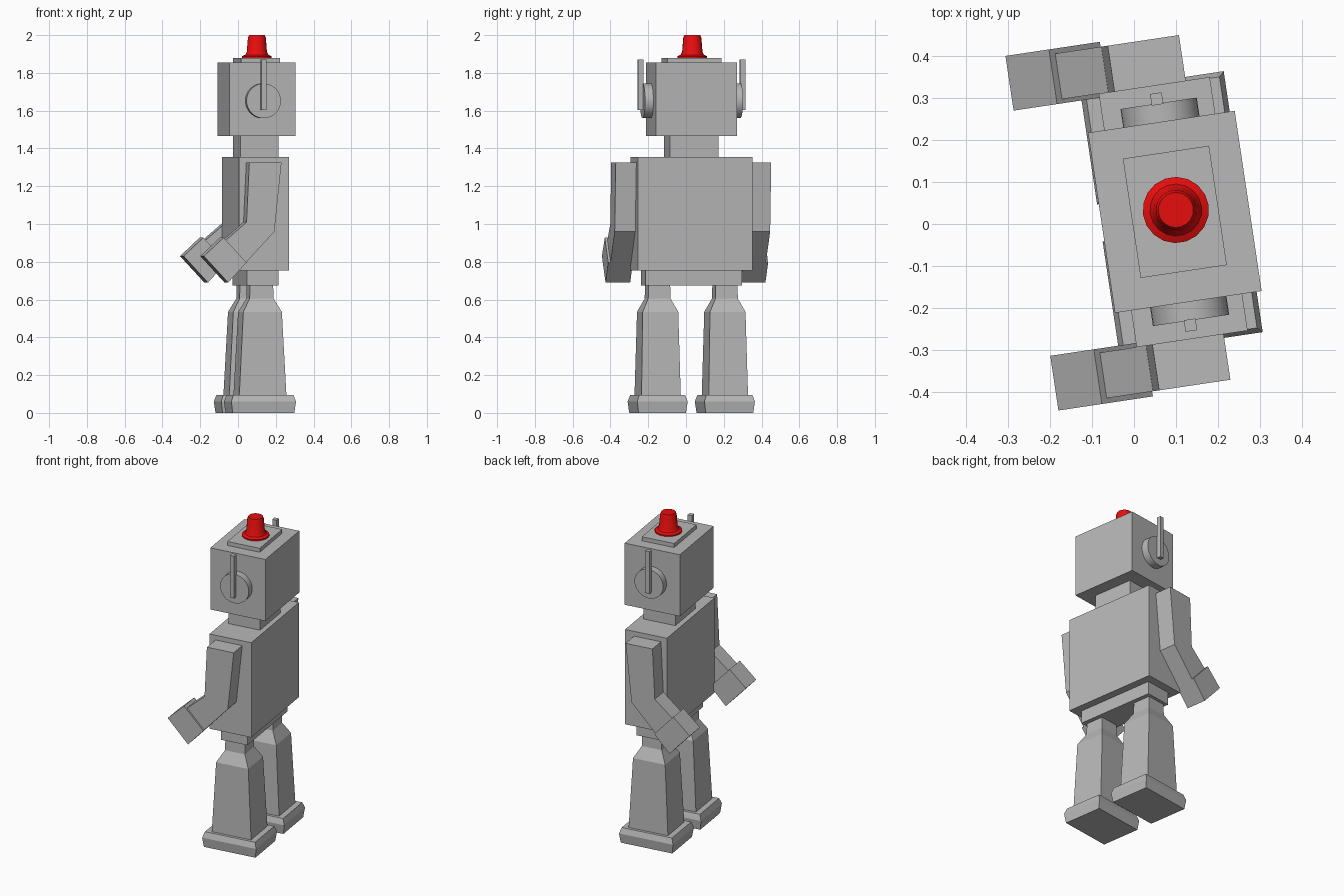
import bpy, bmesh, math
from mathutils import Matrix, Vector

if "Cube" in bpy.data.objects:
    bpy.data.objects.remove(bpy.data.objects["Cube"])

# Whole figure is turned slightly: local -x is its face, local y its width
PLACE = Matrix.Translation((0.0975, 0.029, 0)) @ Matrix.Rotation(math.radians(8.5), 4, 'Z')


def material(name, rgb):
    m = bpy.data.materials.new(name)
    m.diffuse_color = (*rgb, 1)
    m.use_nodes = True
    m.node_tree.nodes["Principled BSDF"].inputs["Base Color"].default_value = m.diffuse_color
    return m


GREY = material("grey metal", (0.48, 0.48, 0.48))
RED = material("red lamp", (0.8, 0.004, 0.004))


def finish(name, bm, mat, smooth=False):
    bmesh.ops.recalc_face_normals(bm, faces=bm.faces)
    me = bpy.data.meshes.new(name)
    bm.to_mesh(me)
    bm.free()
    me.materials.append(mat)
    ob = bpy.data.objects.new(name, me)
    bpy.context.collection.objects.link(ob)
    ob.matrix_world = PLACE
    if smooth:
        bpy.ops.object.select_all(action='DESELECT')
        ob.select_set(True)
        bpy.context.view_layer.objects.active = ob
        bpy.ops.object.shade_smooth_by_angle(angle=math.radians(35))
    return ob


def skin(bm, rings):
    """Join equal-sized point rings into a closed solid."""
    vs = [[bm.verts.new(p) for p in r] for r in rings]
    n = len(vs[0])
    for a, b in zip(vs, vs[1:]):
        for i in range(n):
            j = (i + 1) % n
            bm.faces.new((a[i], a[j], b[j], b[i]))
    bm.faces.new(vs[0])
    bm.faces.new(vs[-1])


def block(name, levels, cx=0, cy=0):
    """Stack of rectangles: (z, half depth, half width)."""
    bm = bmesh.new()
    skin(bm, [[(cx + sx * hd, cy + sy * hw, z)
               for sx, sy in ((-1, -1), (1, -1), (1, 1), (-1, 1))]
              for z, hd, hw in levels])
    return finish(name, bm, GREY)


def slab(name, profile, y0, y1):
    """Side profile (x, z) extruded across the width."""
    bm = bmesh.new()
    skin(bm, [[(x, y, z) for x, z in profile] for y in (y0, y1)])
    return finish(name, bm, GREY)


def circle(r, n):
    return [(r * math.cos(2 * math.pi * i / n), r * math.sin(2 * math.pi * i / n))
            for i in range(n)]


# Trunk and head
block("waist", [(0.675, 0.085, 0.257), (0.755, 0.085, 0.257)], -0.004)
block("torso", [(0.755, 0.134, 0.306), (1.355, 0.134, 0.306)], -0.004)
block("neck", [(1.355, 0.102, 0.131), (1.465, 0.102, 0.131)], -0.003)
block("head", [(1.465, 0.177, 0.2175), (1.855, 0.177, 0.2175)])
block("head_plate", [(1.855, 0.104, 0.144), (1.88, 0.104, 0.144)])

# Red lamp, turned profile (radius, z)
bm = bmesh.new()
lamp = [(0.079, 1.88), (0.079, 1.888), (0.062, 1.896), (0.054, 1.91),
        (0.048, 1.985), (0.042, 2.0)]
skin(bm, [[(x + 0.003, y + 0.004, z) for x, y in circle(r, 18)] for r, z in lamp])
finish("lamp", bm, RED, True)

# Arm side profiles
ARM = [(-0.1, 1.325), (0.072, 1.325), (0.034, 0.96), (-0.147, 0.764),
       (-0.26, 0.885), (-0.115, 1.01)]
HAND = [(-0.345, 0.83), (-0.215, 0.69), (-0.117, 0.796), (-0.24, 0.928)]

for s, side in ((-1, "right"), (1, "left")):
    # Ear disc and antenna
    bm = bmesh.new()
    skin(bm, [[(x, s * y, 1.652 + z) for x, z in circle(0.092, 32)]
              for y in (0.2175, 0.262)])
    finish("ear_" + side, bm, GREY, True)
    block("antenna_" + side, [(1.603, 0.014, 0.014), (1.87, 0.014, 0.014)],
          -0.003, s * 0.273)
    # Bent arm and wider hand
    slab("arm_" + side, ARM, s * 0.306, s * 0.416)
    slab("hand_" + side, HAND, s * 0.296, s * 0.428)
    # Leg with narrow hip, and bevelled foot
    block("leg_" + side, [(0.675, 0.062, 0.058), (0.605, 0.064, 0.060),
                          (0.535, 0.103, 0.095), (0.095, 0.126, 0.105)],
          -0.008, s * 0.18)
    block("foot_" + side, [(0.0, 0.165, 0.127), (0.06, 0.173, 0.135),
                           (0.095, 0.161, 0.123)], -0.008, s * 0.18)
